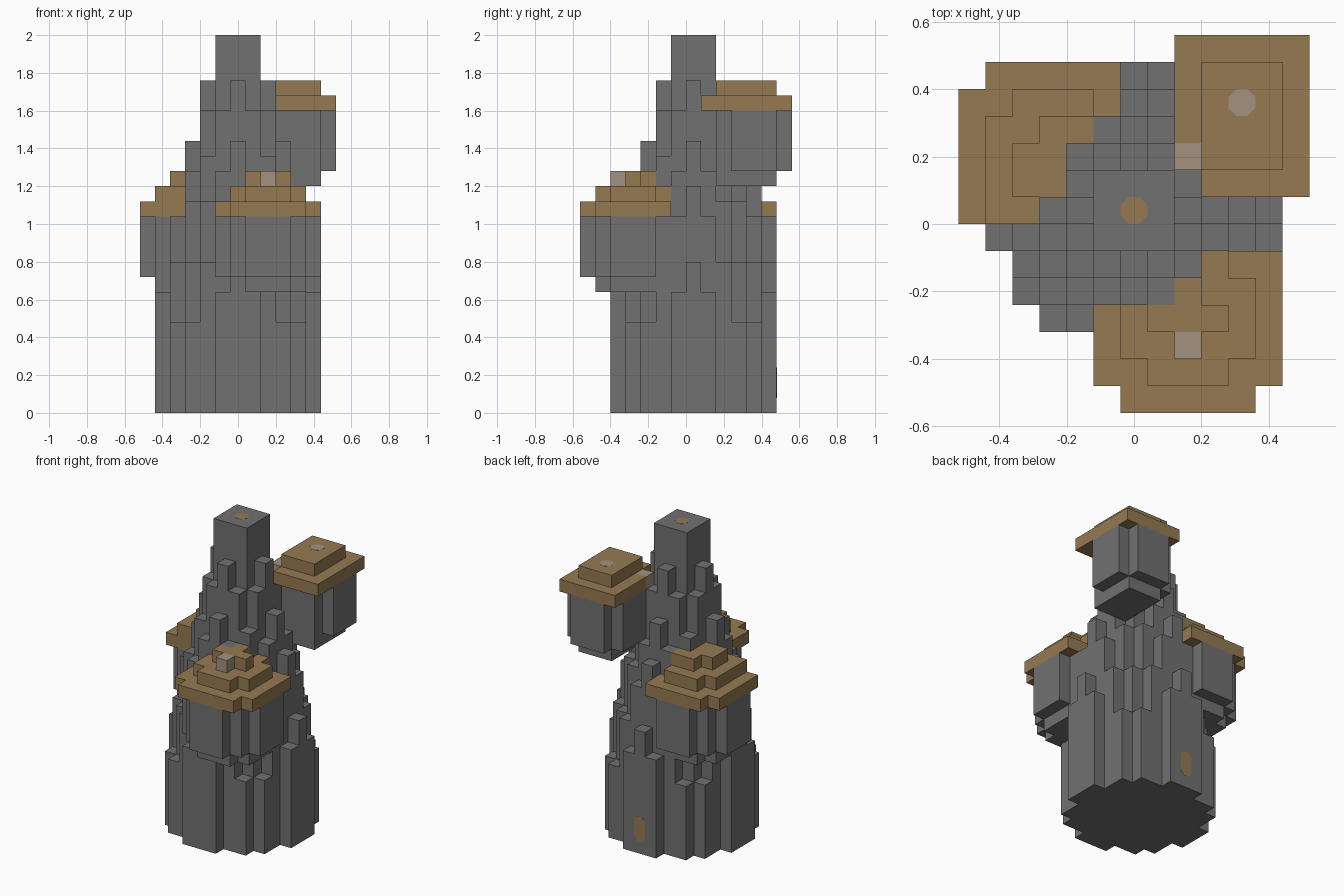
import bpy, bmesh, math
from mathutils import Matrix

if "Cube" in bpy.data.objects:
    bpy.data.objects.remove(bpy.data.objects["Cube"], do_unlink=True)

U = 0.08      # block size
CY = 0.04     # tower axis in y


def material(name, rgb):
    m = bpy.data.materials.new(name)
    m.use_nodes = True
    m.diffuse_color = (*rgb, 1)
    m.node_tree.nodes["Principled BSDF"].inputs["Base Color"].default_value = (*rgb, 1)
    return m


STONE = material("grey stone", (0.165, 0.165, 0.165))
WOOD = material("brown wood", (0.30, 0.195, 0.085))
PALE = material("pale tan", (0.36, 0.29, 0.21))


def finish(bm, name, mat):
    bmesh.ops.recalc_face_normals(bm, faces=bm.faces)
    mesh = bpy.data.meshes.new(name)
    bm.to_mesh(mesh)
    bm.free()
    mesh.materials.append(mat)
    ob = bpy.data.objects.new(name, mesh)
    bpy.context.collection.objects.link(ob)
    return ob


def prism(bm, cells, low, high):
    """Extrude a set of grid cells between two block levels."""
    part = bmesh.new()
    for i, j in cells:
        corners = [(-1, -1), (1, -1), (1, 1), (-1, 1)]
        part.faces.new([part.verts.new(((i + a / 2) * U, CY + (j + b / 2) * U, low * U))
                        for a, b in corners])
    bmesh.ops.remove_doubles(part, verts=part.verts, dist=0.001)
    ext = bmesh.ops.extrude_face_region(part, geom=part.faces[:])
    top = [g for g in ext["geom"] if isinstance(g, bmesh.types.BMVert)]
    bmesh.ops.translate(part, verts=top, vec=(0, 0, (high - low) * U))
    bmesh.ops.recalc_face_normals(part, faces=part.faces)
    temp = bpy.data.meshes.new("temp")
    part.to_mesh(temp)
    part.free()
    bm.from_mesh(temp)
    bpy.data.meshes.remove(temp)


def disc(ci, cj, r2):
    return {(ci + a, cj + b) for a in range(-6, 7) for b in range(-6, 7)
            if a * a + b * b <= r2}


def block(i0, i1, j0, j1):
    return {(i, j) for i in range(i0, i1 + 1) for j in range(j0, j1 + 1)}


def stack(name, mat, layers):
    bm = bmesh.new()
    for cells, low, high in layers:
        prism(bm, cells, low, high)
    return finish(bm, name, mat)


# Column heights in blocks, mirrored eight ways around the axis
STEPS = {(0, 0): 25, (0, 1): 25, (1, 1): 25, (0, 2): 22, (1, 2): 20, (2, 2): 17,
         (0, 3): 18, (1, 3): 16, (2, 3): 14, (0, 4): 15, (1, 4): 13, (3, 3): 10,
         (2, 4): 10, (0, 5): 10, (1, 5): 8, (3, 4): 6}
height = {c: STEPS[tuple(sorted((abs(c[0]), abs(c[1]))))] for c in disc(0, 0, 26)}

# Stepped roofs of the two lower turrets
front_roof = [(disc(2, -4, 13) & block(-6, 6, -7, -2), 13, 14),
              (disc(2, -4, 5), 14, 15),
              (disc(2, -4, 1) - {(2, -5)}, 15, 16)]
back_roof = [(disc(-3, 2, 13) & block(-6, -1, 0, 6), 13, 14),
             (disc(-3, 2, 5) | {(-5, 0), (-4, 0)}, 14, 15),
             (disc(-3, 2, 1) | {(-4, 1), (-2, 3)}, 15, 16)]


def fit_roof(layers):
    """Keep roof blocks that clear the tower columns, and lower the columns below."""
    peak = {}
    for cells, low, high in layers:
        for c in cells:
            peak[c] = high
    kept = [({c for c in cells if peak[c] >= height.get(c, 0)}, low, high)
            for cells, low, high in layers]
    for c, top in peak.items():
        if c in height and top >= height[c]:
            height[c] = min(height[c], layers[0][1])
    return kept


front_roof = fit_roof(front_roof)
back_roof = fit_roof(back_roof)

# Main tower
levels = sorted(set(height.values()))
stack("main_tower", STONE,
      [({c for c in height if height[c] >= h}, low, h)
       for low, h in zip([0] + levels, levels)])

# Lower turrets: hanging bodies and roofs
for name, ci, cj, roof in (("front", 2, -4, front_roof), ("back", -3, 2, back_roof)):
    def outside(cells):
        return {c for c in cells if height.get(c, 0) < 13}
    stack(name + "_turret_body", STONE,
          [(outside(disc(ci, cj, 5)), 8, 9), (outside(disc(ci, cj, 10)), 9, 13)])
    stack(name + "_turret_roof", WOOD, roof)
stack("front_roof_lantern", PALE, [({(2, -5)}, 15, 16)])

# High turret
stack("high_turret_body", STONE,
      [(block(3, 5, 2, 5), 15, 16), (disc(4, 4, 5), 16, 20)])
stack("high_turret_roof", WOOD,
      [(block(2, 6, 1, 6) - {(2, 1), (2, 2)}, 20, 21), (block(3, 5, 2, 5), 21, 22)])
stack("high_roof_lantern", PALE, [({(2, 2)}, 20, 21)])


# Thin plates: roof spots and back door
def plate(name, mat, width, length, matrix):
    w, l, c = width / 2, length / 2, 0.024
    pts = [(w, l - c), (w - c, l), (c - w, l), (-w, l - c),
           (-w, c - l), (c - w, -l), (w - c, -l), (w, c - l)]
    bm = bmesh.new()
    face = bm.faces.new([bm.verts.new((x, y, 0)) for x, y in pts])
    ext = bmesh.ops.extrude_face_region(bm, geom=[face])
    top = [g for g in ext["geom"] if isinstance(g, bmesh.types.BMVert)]
    bmesh.ops.translate(bm, verts=top, vec=(0, 0, 0.002))
    bm.transform(matrix)
    finish(bm, name, mat)


plate("tower_top_hatch", WOOD, U, U, Matrix.Translation((0, CY, 25 * U - 0.001)))
plate("high_roof_spot", PALE, U, U, Matrix.Translation((4 * U, CY + 4 * U, 22 * U - 0.001)))
plate("back_door", WOOD, U, 2 * U,
      Matrix.Translation((0, 0.479, 2 * U)) @ Matrix.Rotation(-math.pi / 2, 4, "X"))
